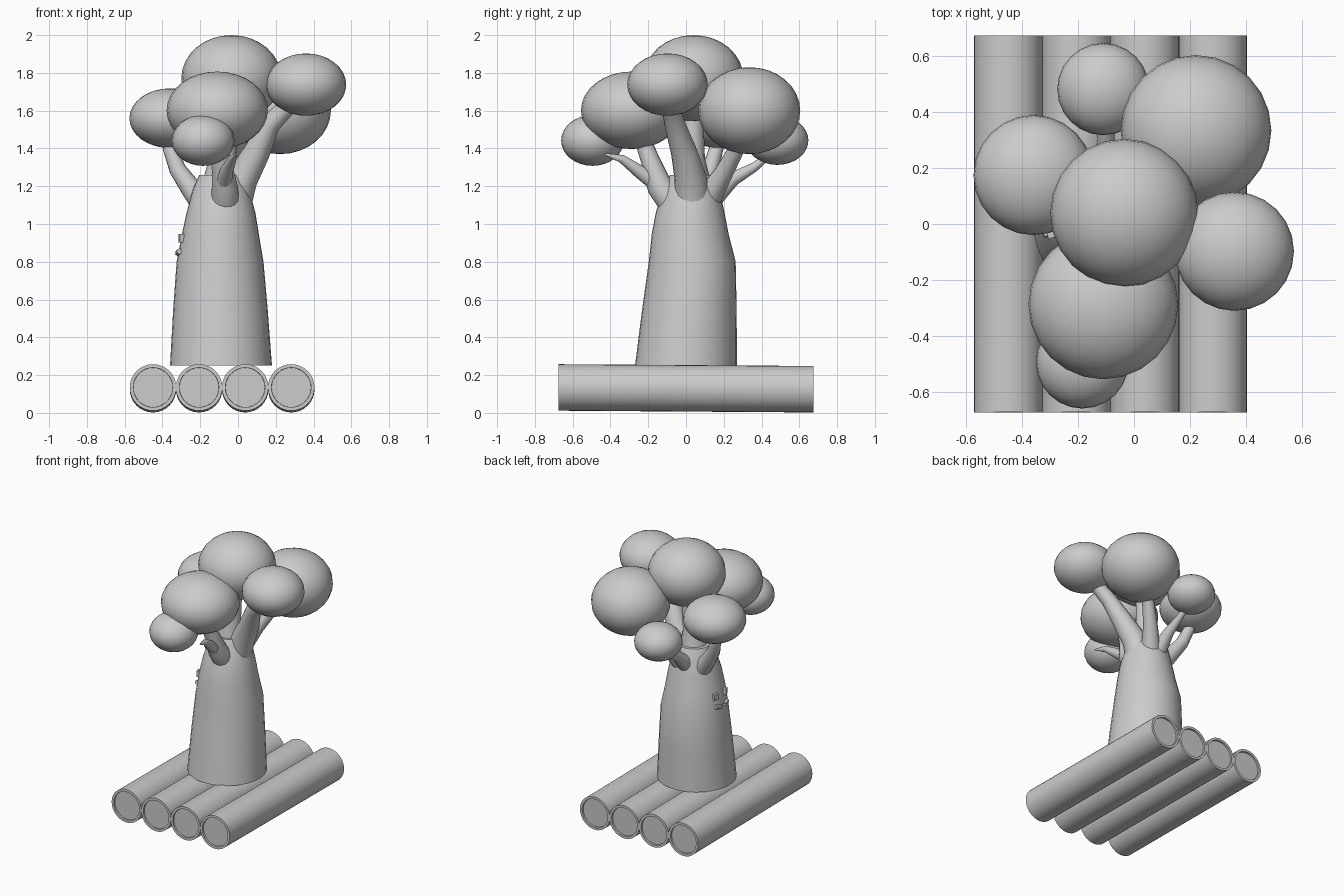
import bpy, bmesh, math
from mathutils import Vector, Matrix

if "Cube" in bpy.data.objects:
    bpy.data.objects.remove(bpy.data.objects["Cube"])


def finish(bm, name, angle=40):
    bmesh.ops.recalc_face_normals(bm, faces=bm.faces)
    me = bpy.data.meshes.new(name)
    bm.to_mesh(me)
    bm.free()
    ob = bpy.data.objects.new(name, me)
    bpy.context.collection.objects.link(ob)
    bpy.ops.object.select_all(action='DESELECT')
    ob.select_set(True)
    bpy.context.view_layer.objects.active = ob
    bpy.ops.object.shade_smooth_by_angle(angle=math.radians(angle))
    return ob


def loft(name, pts, sides, vertical=False):
    """Tube through (x, y, z, radius) points; rings stay level if vertical."""
    bm = bmesh.new()
    rings = []
    pos = [Vector(p[:3]) for p in pts]
    for i, p in enumerate(pos):
        t = pos[min(i + 1, len(pos) - 1)] - pos[max(i - 1, 0)]
        t = Vector((0, 0, 1)) if vertical else t.normalized()
        u = Vector((0, 1, 0)).cross(t).normalized()
        v = t.cross(u)
        rings.append([bm.verts.new(p + pts[i][3] * (math.cos(a) * u + math.sin(a) * v))
                      for a in (2 * math.pi * k / sides for k in range(sides))])
    for a, b in zip(rings, rings[1:]):
        for k in range(sides):
            j = (k + 1) % sides
            bm.faces.new((a[k], a[j], b[j], b[k]))
    bm.faces.new(rings[0])
    bm.faces.new(rings[-1])
    return finish(bm, name)


# raft logs with a shallow recess in each end
for i, x in enumerate((-0.45, -0.206, 0.038, 0.282)):
    bm = bmesh.new()
    bmesh.ops.create_cone(bm, cap_ends=True, segments=32, radius1=0.123, radius2=0.123, depth=1.35)
    caps = [f for f in bm.faces if len(f.verts) > 4]
    bmesh.ops.inset_individual(bm, faces=caps, thickness=0.018, depth=0)
    bmesh.ops.inset_individual(bm, faces=caps, thickness=0.001, depth=-0.012)
    bm.transform(Matrix.Translation((x, 0, 0.13)) @ Matrix.Rotation(math.radians(90 - 0.4), 4, 'X'))
    finish(bm, f"log_{i + 1}")

# trunk
loft("trunk", [(-0.09, 0, 0.25, 0.27), (-0.093, 0.018, 0.55, 0.25), (-0.095, 0.033, 0.8, 0.23),
               (-0.093, 0.022, 0.95, 0.203), (-0.09, 0.022, 1.06, 0.182),
               (-0.09, 0.028, 1.18, 0.15), (-0.09, 0.03, 1.26, 0.115)], 32, True)

# branches
branches = {
    "centre": [(-0.09, 0.03, 1.15, 0.12), (-0.08, 0.03, 1.35, 0.07), (-0.05, 0.04, 1.65, 0.05)],
    "right": [(-0.03, 0.03, 1.1, 0.1), (0.02, 0.025, 1.24, 0.085), (0.1, -0.01, 1.38, 0.07),
              (0.17, -0.06, 1.53, 0.055), (0.3, -0.09, 1.66, 0.045)],
    "left": [(-0.18, 0.08, 1.1, 0.065), (-0.25, 0.1, 1.19, 0.055), (-0.32, 0.13, 1.29, 0.045),
             (-0.36, 0.16, 1.4, 0.038), (-0.37, 0.17, 1.5, 0.03)],
    "front": [(-0.07, -0.06, 1.1, 0.08), (-0.07, -0.14, 1.2, 0.068),
              (-0.09, -0.19, 1.34, 0.05), (-0.11, -0.25, 1.5, 0.04)],
    "front_twig": [(-0.08, -0.14, 1.2, 0.045), (-0.06, -0.25, 1.28, 0.035),
                   (-0.03, -0.34, 1.345, 0.022), (-0.01, -0.43, 1.37, 0.005)],
    "back_right": [(-0.05, 0.12, 1.14, 0.07), (0.02, 0.2, 1.27, 0.05),
                   (0.1, 0.27, 1.4, 0.042), (0.18, 0.31, 1.52, 0.035)],
    "back_twig": [(-0.1, 0.13, 1.13, 0.06), (-0.1, 0.25, 1.24, 0.038),
                  (-0.1, 0.36, 1.3, 0.025), (-0.11, 0.46, 1.38, 0.015)],
}
for name, pts in branches.items():
    loft(name + "_branch", pts, 16)

# foliage balls: x, y, z, horizontal radius, vertical radius
balls = {
    "top": (-0.035, 0.04, 1.772, 0.265, 0.228),
    "front": (-0.11, -0.288, 1.602, 0.268, 0.205),
    "right": (0.36, -0.098, 1.738, 0.213, 0.165),
    "back": (0.222, 0.335, 1.6, 0.27, 0.23),
    "left": (-0.36, 0.175, 1.56, 0.215, 0.158),
    "low_front": (-0.185, -0.495, 1.442, 0.166, 0.134),
    "low_back": (-0.11, 0.483, 1.443, 0.165, 0.13),
}
for name, (x, y, z, r, h) in balls.items():
    bm = bmesh.new()
    bmesh.ops.create_uvsphere(bm, u_segments=24, v_segments=16, radius=1)
    bm.transform(Matrix.Translation((x, y, z)) @ Matrix.Diagonal((r, r, h, 1)))
    finish(bm, name + "_foliage", 60)


# small carved face on the left side of the trunk
def on_trunk(deg, r, z):
    a = math.radians(deg)
    return Vector((-0.093 + r * math.cos(a), 0.022 + r * math.sin(a), z))


for side, deg in (("back", 164), ("front", 195)):
    bm = bmesh.new()
    bmesh.ops.create_cube(bm, size=1)
    bm.transform(Matrix.Translation(on_trunk(deg, 0.208, 0.925))
                 @ Matrix.Rotation(math.radians(deg), 4, 'Z')
                 @ Matrix.Diagonal((0.035, 0.035, 0.045, 1)))
    finish(bm, side + "_eye")
loft("mouth", [(*on_trunk(d, 0.226, z), 0.016) for d, z in
               ((162, 0.855), (173, 0.845), (186, 0.845), (197, 0.855))], 6)
